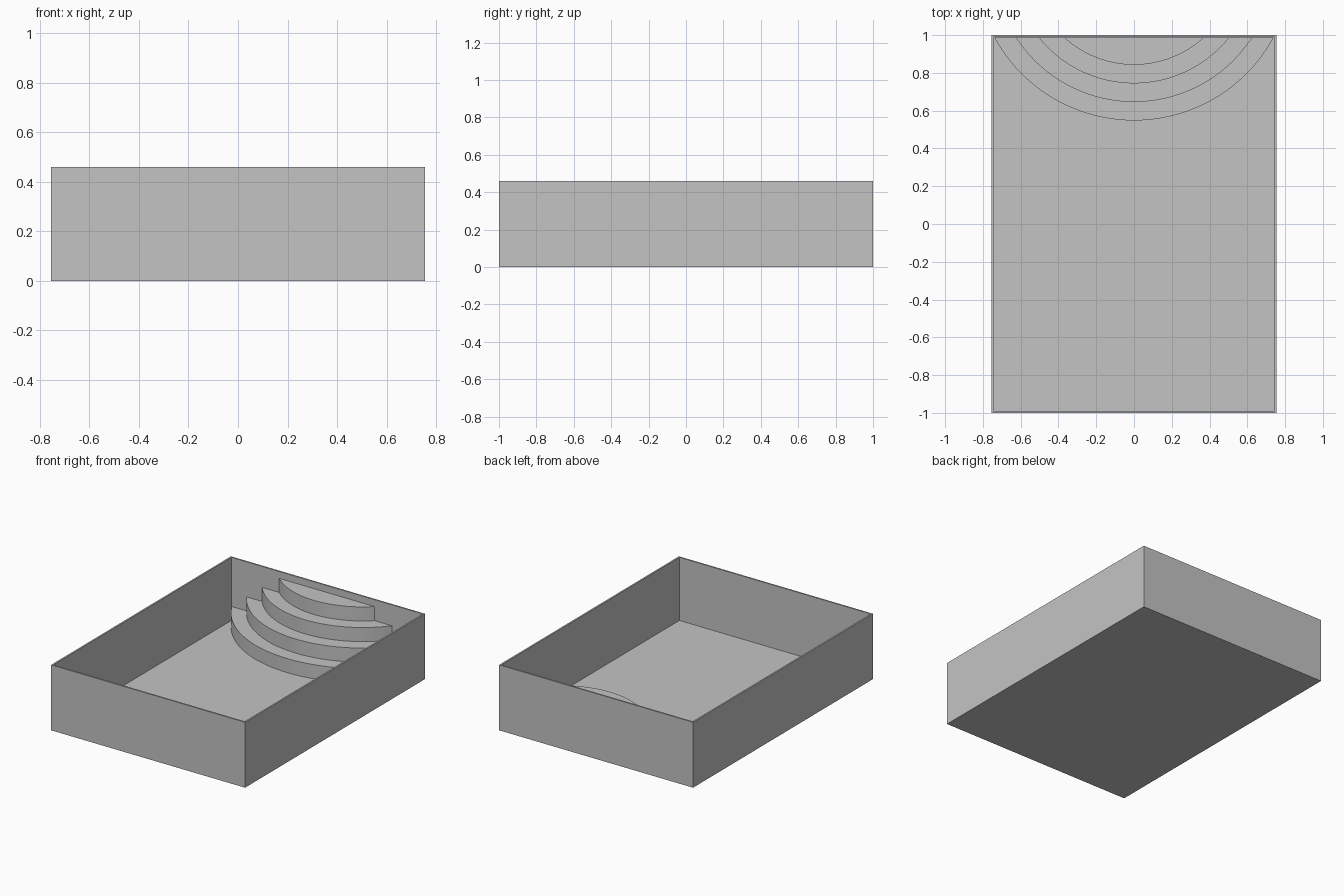
import bpy, bmesh, math

cube = bpy.data.objects.get("Cube")
if cube:
    bpy.data.objects.remove(cube, do_unlink=True)

grey = bpy.data.materials.new("plain_grey")
grey.use_nodes = True
colour = (0.55, 0.55, 0.55, 1)
grey.diffuse_color = colour
grey.node_tree.nodes["Principled BSDF"].inputs["Base Color"].default_value = colour

HALF_X, HALF_Y, HEIGHT = 0.755, 1.0, 0.46
WALL = 0.016
RISE = 0.099
CENTRE_Y = 1.39      # shared centre of the step arcs, behind the back wall


def add_object(name, bm):
    bmesh.ops.recalc_face_normals(bm, faces=bm.faces)
    mesh = bpy.data.meshes.new(name)
    bm.to_mesh(mesh)
    bm.free()
    mesh.materials.append(grey)
    obj = bpy.data.objects.new(name, mesh)
    bpy.context.collection.objects.link(obj)
    return obj


def extrude_up(bm, face, dz):
    new = bmesh.ops.extrude_face_region(bm, geom=[face])["geom"]
    verts = [g for g in new if isinstance(g, bmesh.types.BMVert)]
    bmesh.ops.translate(bm, verts=verts, vec=(0, 0, dz))


# Open pool basin: inset the top of a box and sink it to the floor
bm = bmesh.new()
bmesh.ops.create_cube(bm, size=1)
bmesh.ops.scale(bm, verts=bm.verts, vec=(2 * HALF_X, 2 * HALF_Y, HEIGHT))
bmesh.ops.translate(bm, verts=bm.verts, vec=(0, 0, HEIGHT / 2))
top = max(bm.faces, key=lambda f: f.calc_center_median().z)
bmesh.ops.inset_region(bm, faces=[top], thickness=WALL)
sunk = bmesh.ops.extrude_face_region(bm, geom=[top])["geom"]
bmesh.ops.translate(bm, verts=[g for g in sunk if isinstance(g, bmesh.types.BMVert)],
                    vec=(0, 0, WALL - HEIGHT))
if top.is_valid:
    bmesh.ops.delete(bm, geom=[top], context="FACES_ONLY")
add_object("pool_basin", bm)


# Curved entry steps: arc segments rising towards the back wall
def curved_step(index, segments=48):
    radius = 0.842 - 0.0983 * index
    back = HALF_Y - WALL + 0.004      # tucked slightly into the wall
    base = WALL / 2                   # tucked slightly into the floor
    half = math.acos((CENTRE_Y - back) / radius)
    bm = bmesh.new()
    arc = []
    for i in range(segments + 1):
        a = half * (2 * i / segments - 1)
        arc.append(bm.verts.new((radius * math.sin(a),
                                 CENTRE_Y - radius * math.cos(a), base)))
    extrude_up(bm, bm.faces.new(arc), WALL + RISE * (index + 1) - base)
    return add_object(f"curved_step_{index + 1}", bm)


steps = [curved_step(i) for i in range(4)]

# Smooth the curved risers, keep the treads crisp
bpy.ops.object.select_all(action="DESELECT")
for step in steps:
    step.select_set(True)
bpy.context.view_layer.objects.active = steps[0]
bpy.ops.object.shade_smooth_by_angle(angle=math.radians(30))
